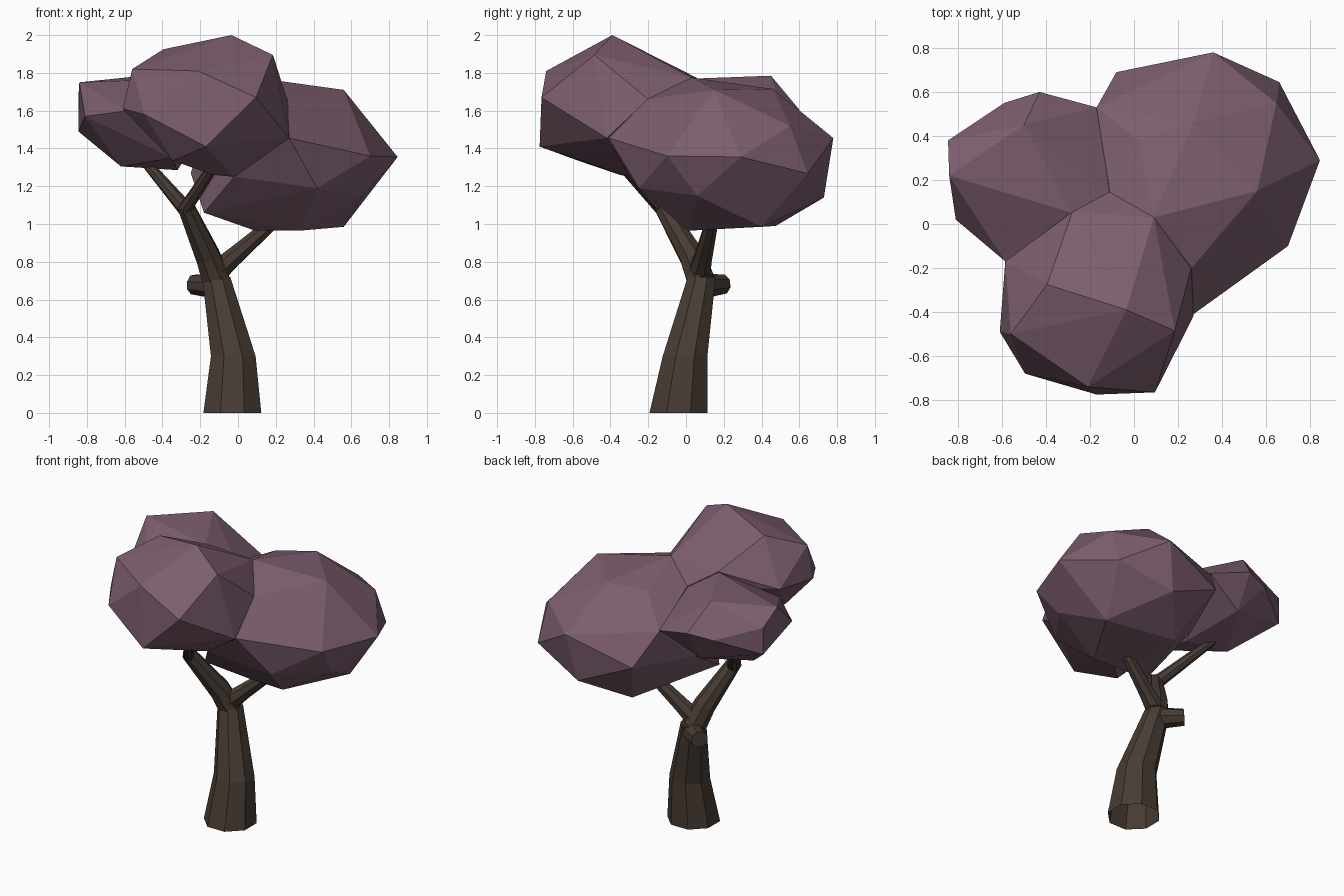
import bpy, bmesh
from math import cos, sin, pi
from mathutils import Vector

cube = bpy.data.objects.get("Cube")
if cube:
    bpy.data.objects.remove(cube, do_unlink=True)


def material(name, rgb):
    mat = bpy.data.materials.new(name)
    mat.use_nodes = True
    mat.diffuse_color = (*rgb, 1)
    mat.node_tree.nodes["Principled BSDF"].inputs["Base Color"].default_value = (*rgb, 1)
    return mat


leaf = material("dusty purple leaves", (0.2, 0.11, 0.157))
bark = material("dark brown bark", (0.064, 0.045, 0.034))


def finish(name, bm, mat):
    bmesh.ops.recalc_face_normals(bm, faces=bm.faces)
    mesh = bpy.data.meshes.new(name)
    bm.to_mesh(mesh)
    bm.free()
    mesh.materials.append(mat)
    obj = bpy.data.objects.new(name, mesh)
    bpy.context.collection.objects.link(obj)
    return obj


def limb(name, path, sides=8, upright=False):
    """Faceted tapering tube through (x, y, z, radius) stations; an upright one is open below."""
    bm = bmesh.new()
    pts = [Vector(p[:3]) for p in path]
    rings = []
    for i, p in enumerate(pts):
        way = pts[min(i + 1, len(pts) - 1)] - pts[max(i - 1, 0)]
        if upright:
            way = Vector((0, 0, 1))
        turn = Vector((0, 0, 1)).rotation_difference(way)
        ring = []
        for k in range(sides):
            a = 2 * pi * (k + 0.5) / sides
            ring.append(bm.verts.new(p + turn @ Vector((cos(a), sin(a), 0)) * path[i][3]))
        rings.append(ring)
    for low, high in zip(rings, rings[1:]):
        for k in range(sides):
            n = (k + 1) % sides
            bm.faces.new((low[k], low[n], high[n], high[k]))
    if not upright:
        bm.faces.new(rings[0])
    bm.faces.new(rings[-1])
    return finish(name, bm, bark)


def clump(name, corners):
    """Faceted leaf mass: the convex hull of its corners."""
    bm = bmesh.new()
    for c in corners:
        bm.verts.new(c)
    hull = bmesh.ops.convex_hull(bm, input=bm.verts)
    loose = {v for v in hull["geom_interior"] + hull["geom_unused"]
             if isinstance(v, bmesh.types.BMVert)}
    bmesh.ops.delete(bm, geom=list(loose), context="VERTS")
    return finish(name, bm, leaf)


# Trunk and branches
limb("trunk", [(-.03, -.04, 0, .166), (-.025, -.005, .3, .128),
               (-.115, .083, .72, .08)], upright=True)
limb("main_branch", [(-.115, .08, .7, .078), (-.16, .03, .83, .07),
                     (-.28, -.13, 1.1, .046)])
limb("front_branch", [(-.28, -.13, 1.08, .036), (-.14, -.32, 1.29, .03)])
limb("right_branch", [(-.27, -.12, 1.07, .042), (-.5, .19, 1.34, .026)])
limb("left_branch", [(-.12, .07, .74, .064), (-.03, .09, .82, .052), (.2, .14, 1.02, .034)])
limb("branch_stub", [(-.12, .1, .672, .068), (-.238, .195, .68, .054)])

# Leaf masses
clump("left_leaves", [
    (.845, .29, 1.355), (.7, -.1, 1.36), (.66, .645, 1.268), (.36, .78, 1.455),
    (-.08, .69, 1.31), (.27, -.41, 1.455), (.56, .15, 1.71), (.27, .46, 1.715),
    (.09, .03, 1.775), (.02, .38, 1.685), (.647, .549, 1.52), (.42, -.25, 1.19),
    (.66, .06, 1.15), (.56, .4, .985), (.3, .73, 1.14), (.09, .02, .965),
    (.33, .01, .965), (.07, .475, .99), (-.18, -.1, 1.06), (-.02, -.3, 1.25),
    (-.25, .25, 1.27), (-.17, .53, 1.52), (-.11, .145, 1.665), (.262, -.2, 1.663)])
clump("right_leaves", [
    (-.84, .22, 1.75), (-.845, .38, 1.67), (-.845, .38, 1.49), (-.5, .45, 1.785),
    (-.59, .55, 1.58), (-.43, .6, 1.605), (-.17, .53, 1.53), (-.81, .02, 1.57),
    (-.585, -.17, 1.6), (-.62, .16, 1.305), (-.32, .12, 1.285), (-.44, .47, 1.39),
    (-.28, .05, 1.77), (-.11, .14, 1.66), (-.35, -.15, 1.35)])
clump("front_leaves", [
    (-.035, -.39, 2.0), (-.395, -.275, 1.925), (.185, -.485, 1.895), (.26, -.2, 1.66),
    (.27, -.42, 1.455), (-.56, -.5, 1.82), (-.21, -.74, 1.81), (.095, -.765, 1.67),
    (-.17, -.775, 1.41), (-.495, -.68, 1.58), (-.61, -.49, 1.61), (-.345, -.57, 1.335),
    (-.13, -.35, 1.26), (-.02, -.3, 1.25), (-.585, -.17, 1.65), (-.28, .055, 1.775),
    (-.11, .145, 1.665), (.09, .03, 1.775)])
